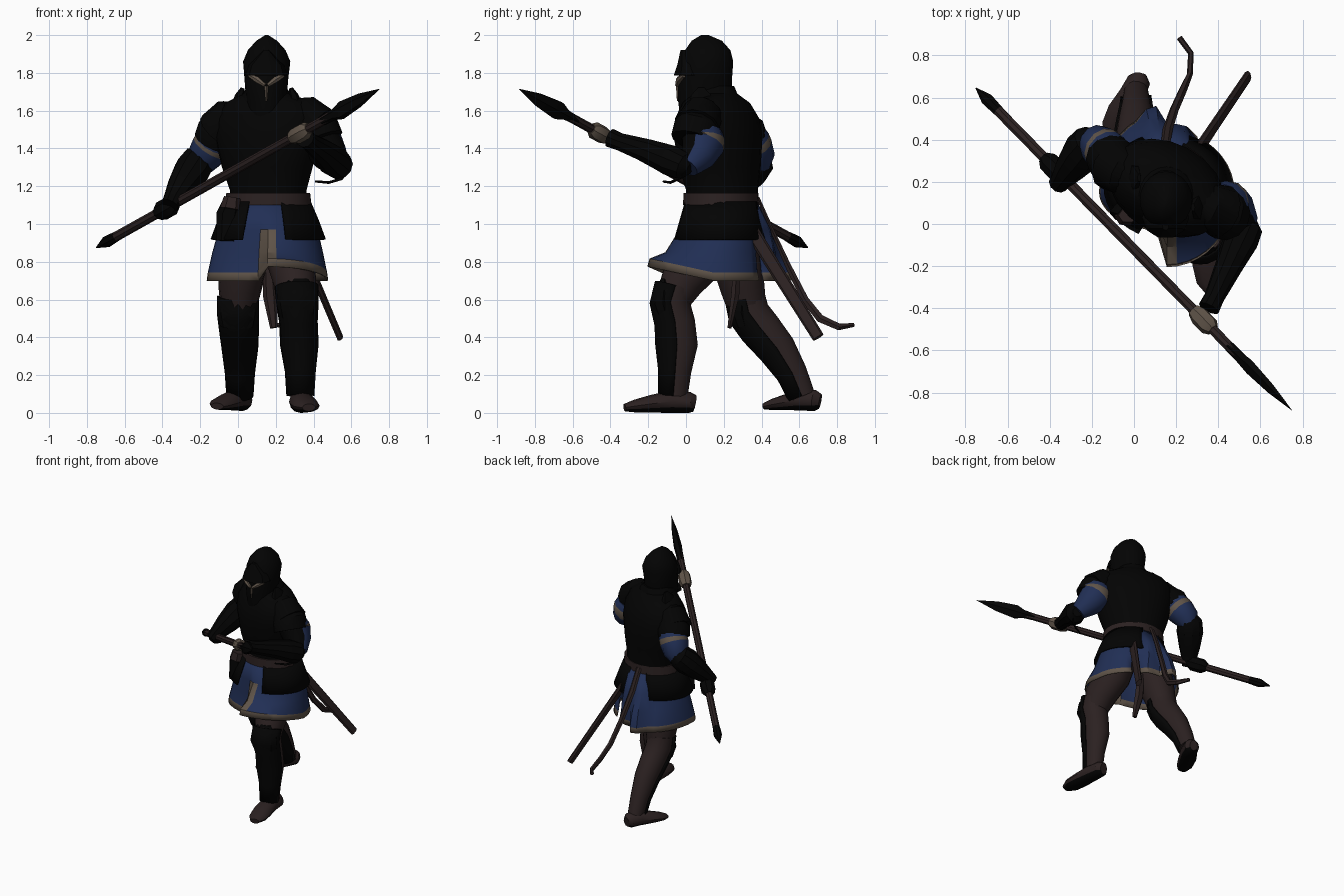
import bpy, bmesh, math
from mathutils import Vector, Matrix

def material(name, rgb):
    m = bpy.data.materials.new(name)
    m.diffuse_color = (*rgb, 1)
    return m

BLACK = material("black_steel", (0.001, 0.001, 0.001))
BLUE = material("blue_cloth", (0.015, 0.028, 0.09))
BROWN = material("brown_leather", (0.024, 0.015, 0.015))
TAN = material("tan_trim", (0.115, 0.088, 0.066))

def skin(name, rings, mats, pick=None, cap=True, thick=0, angle=35):
    """Bridge point rings; pick(center, row, column) gives a slot or None for a gap."""
    bm = bmesh.new()
    vs = [[bm.verts.new(p) for p in r] for r in rings]
    n = len(rings[0])
    for i in range(len(vs) - 1):
        for k in range(n):
            q = (vs[i][k], vs[i][(k + 1) % n], vs[i + 1][(k + 1) % n], vs[i + 1][k])
            c = sum((v.co for v in q), Vector()) / 4
            slot = pick(c, i, k) if pick else 0
            if slot is not None:
                bm.faces.new(q).material_index = slot
    if cap:
        bm.faces.new(vs[0][::-1])
        bm.faces.new(vs[-1])
    bmesh.ops.recalc_face_normals(bm, faces=bm.faces)
    loose = [v for v in bm.verts if not v.link_faces]
    bmesh.ops.delete(bm, geom=loose, context='VERTS')
    me = bpy.data.meshes.new(name)
    bm.to_mesh(me)
    bm.free()
    for m in mats:
        me.materials.append(m)
    ob = bpy.data.objects.new(name, me)
    bpy.context.collection.objects.link(ob)
    if thick:
        mod = ob.modifiers.new("thickness", 'SOLIDIFY')
        mod.thickness = thick
    bpy.ops.object.select_all(action='DESELECT')
    ob.select_set(True)
    bpy.context.view_layer.objects.active = ob
    bpy.ops.object.shade_smooth_by_angle(angle=math.radians(angle))
    return ob

def body(name, levels, mats, n=20, yaw=0, shift=None, **kw):
    """Horizontal ellipses: (x, y, z, rx, ry)."""
    rings = []
    for i, (x, y, z, rx, ry) in enumerate(levels):
        ring = []
        for k in range(n):
            a = 2 * math.pi * k / n
            p = Matrix.Rotation(yaw, 3, 'Z') @ Vector((rx * math.cos(a), ry * math.sin(a), 0))
            ring.append(p + Vector((x, y, z)) + (shift(i, k, a) if shift else Vector()))
        rings.append(ring)
    return skin(name, rings, mats, **kw)

def tube(name, path, mats, n=12, **kw):
    """Ellipses swept along a path: (x, y, z, side radius, up radius)."""
    pts = [Vector(p[:3]) for p in path]
    rings = []
    for i, p in enumerate(pts):
        d = (pts[min(i + 1, len(pts) - 1)] - pts[max(i - 1, 0)]).normalized()
        side = (Vector((1, 0, 0)) - d * d.x).normalized()
        up = d.cross(side)
        rx, ry = path[i][3], path[i][-1]
        rings.append([p + side * rx * math.cos(2 * math.pi * k / n) + up * ry * math.sin(2 * math.pi * k / n)
                      for k in range(n)])
    return skin(name, rings, mats, **kw)

# Helmet, visor and eye slits
body("helmet", [(.15, .09, 1.56, .10, .12), (.15, .10, 1.66, .108, .143), (.15, .10, 1.76, .115, .143),
                (.152, .115, 1.86, .125, .135), (.152, .115, 1.92, .10, .12), (.152, .11, 1.97, .055, .08),
                (.152, .10, 2.0, .008, .02)], [BLACK])
body("visor", [(.15, .03, 1.785, .112, .10), (.15, .02, 1.84, .095, .07), (.15, -.01, 1.92, .015, .02)],
     [BLACK], n=10)
for s in (-1, 1):
    tube("eye_slit", [(.15 + s * .09, -.012, 1.785, .010), (.15 + s * .05, -.036, 1.765, .018),
                      (.15 + s * .008, -.048, 1.735, .010)], [TAN], n=6)
tube("nose_slit", [(.15, -.043, 1.73, .010), (.15, -.044, 1.65, .004)], [TAN], n=4)
body("neck_guard", [(.16, .16, 1.58, .18, .15), (.155, .145, 1.67, .14, .135), (.15, .14, 1.73, .10, .115)], [BLACK])

# Torso, turned to its right
body("breastplate", [(.16, .19, 1.08, .21, .19), (.16, .19, 1.18, .21, .185), (.155, .18, 1.3, .25, .205),
                     (.155, .17, 1.46, .295, .215), (.155, .165, 1.56, .30, .195), (.16, .16, 1.64, .25, .155),
                     (.16, .15, 1.69, .13, .12)], [BLACK], yaw=math.radians(-28))
body("belt", [(.16, .185, 1.10, .232, .20), (.16, .185, 1.165, .225, .197)], [BROWN], yaw=math.radians(-12))

# Cloth skirt with trim and back notch; each half follows its own leg
def skirt_rule(c, i, k):
    if k == 6 and i > 1:
        return None
    return 1 if i == 3 or (k in (29, 30) and i > 0) else 0

def skirt_shift(i, k, a):
    f, s = (0, .1, .55, 1, 1)[i], math.sin(a)
    tail = (.0, .05, .06, .04, .03)[i] if 8 <= k <= 12 else 0
    if 11 <= k <= 29:
        return Vector((0, f * (-.17 * s if s < 0 else .03 * s) + tail, 0))
    return Vector((0, -.06 * f * max(0, s) + tail, .075 * max(0, -s) if i > 2 else 0))

body("cloth_skirt", [(.16, .185, 1.12, .20, .19), (.16, .185, .97, .262, .22), (.157, .17, .85, .293, .28),
                     (.156, .15, .742, .316, .343), (.156, .15, .70, .322, .355)], [BLUE, TAN], n=40,
     shift=skirt_shift, pick=skirt_rule, cap=False, thick=.008)

# Armoured hip plates with open front and back
body("hip_plates", [(.16, .185, 1.12, .225, .20), (.16, .18, 1.02, .268, .225), (.16, .18, .92, .305, .255)],
     [BLACK], n=40, cap=False, thick=.012,
     pick=lambda c, i, k: None if 27 <= k <= 31 or 8 <= k <= 11 else 0)
tube("belt_pouch", [(-.03, .05, 1.12, .05, .03), (-.05, .06, 1.05, .065, .045), (-.06, .05, .91, .055, .035)],
     [BLACK], n=6)
tube("belt_pouch_flap", [(-.03, .04, 1.14, .045, .035), (-.04, .035, 1.08, .055, .045)], [BROWN], n=6)

# Shoulder plates, sleeves and forearms; the front sleeve is armoured on its leading side
def arm(side, plate, sleeve, bracer):
    def sleeve_rule(c, i, k):
        if side == "front" and 1 <= k <= 6:
            return 2
        return 1 if i == 1 else 0
    tube(side + "_shoulder_plate", plate[:3], [BLACK])
    tube(side + "_lower_shoulder_plate", plate[3:], [BLACK])
    tube(side + "_sleeve", sleeve, [BLUE, TAN, BLACK], pick=sleeve_rule)
    tube(side + "_bracer", bracer, [BLACK], n=10)

arm("front",
    [(.28, .12, 1.60, .07), (.34, .09, 1.58, .11), (.42, .06, 1.51, .125),
     (.37, .08, 1.56, .09), (.41, .06, 1.51, .125), (.44, .04, 1.44, .122)],
    [(.42, .09, 1.49, .10), (.435, .09, 1.45, .115), (.445, .09, 1.42, .115), (.49, .06, 1.36, .095),
     (.535, .01, 1.30, .06)],
    [(.555, .02, 1.29, .035), (.54, -.01, 1.305, .075), (.505, -.08, 1.335, .085), (.45, -.2, 1.385, .066),
     (.38, -.35, 1.435, .048), (.355, -.40, 1.455, .052)])
arm("rear",
    [(.02, .21, 1.58, .07), (-.04, .24, 1.56, .11), (-.10, .28, 1.49, .125),
     (-.07, .27, 1.54, .09), (-.10, .30, 1.49, .12), (-.125, .325, 1.435, .112)],
    [(-.11, .32, 1.47, .10), (-.13, .345, 1.43, .105), (-.145, .355, 1.405, .105), (-.18, .38, 1.35, .092),
     (-.21, .38, 1.29, .06)],
    [(-.18, .42, 1.37, .04), (-.205, .39, 1.34, .088), (-.245, .34, 1.28, .098), (-.30, .27, 1.20, .077),
     (-.345, .21, 1.13, .052), (-.36, .19, 1.10, .048)])
for x, y, lean in ((.31, .08, .03), (-.005, .22, -.03)):
    tube("shoulder_ridge", [(x, y, 1.6, .045, .08), (x - lean / 2, y, 1.68, .025, .06), (x - lean, y, 1.72, .01, .02)],
         [BLACK], n=6)
tube("elbow_strap", [(.41, -.12, 1.225, .006), (.48, -.08, 1.22, .008), (.55, -.04, 1.24, .008),
                     (.58, .0, 1.28, .006)], [BLACK], n=5)

# Spear: positions along its axis
BUTT, TIP = Vector((-.75, .645, .875)), Vector((.75, -.885, 1.715))

def spear_part(name, stations, mat, n=8):
    tube(name, [(*BUTT.lerp(TIP, t), rx, ry) for t, rx, ry in stations], [mat], n=n)

spear_part("spear_shaft", [(.03, .026, .026), (.84, .025, .025)], BROWN)
spear_part("spear_butt", [(0, .003, .003), (.035, .031, .031), (.07, .027, .027)], BLACK)
spear_part("spear_head", [(.80, .026, .026), (.84, .027, .032), (.865, .03, .055), (.93, .022, .04),
                          (1, .001, .001)], BLACK, 6)
spear_part("front_hand", [(.69, .034, .034), (.706, .047, .047), (.738, .047, .047), (.75, .03, .03)], TAN, 7)
spear_part("rear_hand", [(.215, .03, .03), (.23, .053, .053), (.265, .053, .053), (.28, .03, .03)], BLACK)

# Legs: leather with plates on the front of each shin, dark soles
def leg(side, thigh, shin, foot):
    tube(side + "_thigh", thigh, [BROWN], n=14)
    tube(side + "_boot_shaft", shin, [BROWN], n=14)
    front = [(x, y - .008, z, rx + .012, ry + .010) for x, y, z, rx, ry in shin]
    tube(side + "_greave", front, [BLACK], n=16, cap=False, thick=.01,
         pick=lambda c, i, k: 0 if k < 8 else None)
    x, y, z, rx, ry = front[1]
    tube(side + "_knee_cap", [(x, y - .03, z + .13, rx * .5, .02), (x, y - .035, z + .06, rx * .95, .055),
                              (x, y - .04, z, rx, .07), (x, y - .02, z - .07, rx * .85, .06)], [BLACK], n=10)
    tube(side + "_boot", foot, [BROWN, BLACK], n=12, pick=lambda c, i, k: 1 if 7 <= k <= 10 else 0)

leg("front",
    [(.25, .17, .98, .12, .12), (.27, .09, .82, .125, .13), (.30, -.02, .70, .115, .12), (.315, -.08, .58, .09, .09)],
    [(.31, -.05, .67, .105, .10), (.315, -.075, .58, .10, .10), (.32, -.05, .48, .09, .10),
     (.325, -.04, .36, .09, .105), (.33, -.05, .22, .07, .08), (.33, -.06, .09, .062, .07)],
    [(.325, .045, .05, .035, .045), (.33, .02, .055, .058, .055), (.335, -.08, .06, .065, .06),
     (.35, -.19, .047, .072, .046), (.365, -.27, .036, .068, .034), (.375, -.325, .028, .035, .02)])
leg("rear",
    [(.06, .22, .98, .11, .12), (.03, .27, .80, .13, .135), (.01, .30, .66, .115, .12), (.0, .33, .53, .09, .10)],
    [(.0, .32, .62, .10, .10), (.0, .34, .53, .10, .105), (.005, .40, .45, .095, .105),
     (.01, .49, .34, .085, .095), (.01, .57, .21, .068, .075), (.01, .62, .09, .06, .065)],
    [(.03, .71, .06, .03, .04), (.025, .685, .065, .055, .055), (-.01, .61, .07, .062, .058),
     (-.06, .53, .057, .068, .042), (-.095, .46, .045, .06, .03), (-.11, .415, .035, .035, .018)])

# Scabbard, trailing ribbon and hanging strap
tube("scabbard", [(.27, .30, 1.04, .02, .04), (.32, .375, .92, .02, .038), (.54, .70, .40, .018, .032)],
     [BROWN], n=8)
tube("trailing_ribbon", [(.15, .38, 1.14, .022, .01), (.16, .45, .98, .024, .012), (.19, .54, .78, .022, .018),
                         (.23, .63, .60, .02, .022), (.265, .71, .50, .014, .024), (.27, .81, .455, .014, .02),
                         (.215, .885, .465, .014, .012)], [BROWN], n=6)
tube("hanging_strap", [(.16, .27, .80, .03, .02), (.17, .26, .62, .038, .025), (.19, .23, .45, .02, .012)],
     [BROWN], n=6)
